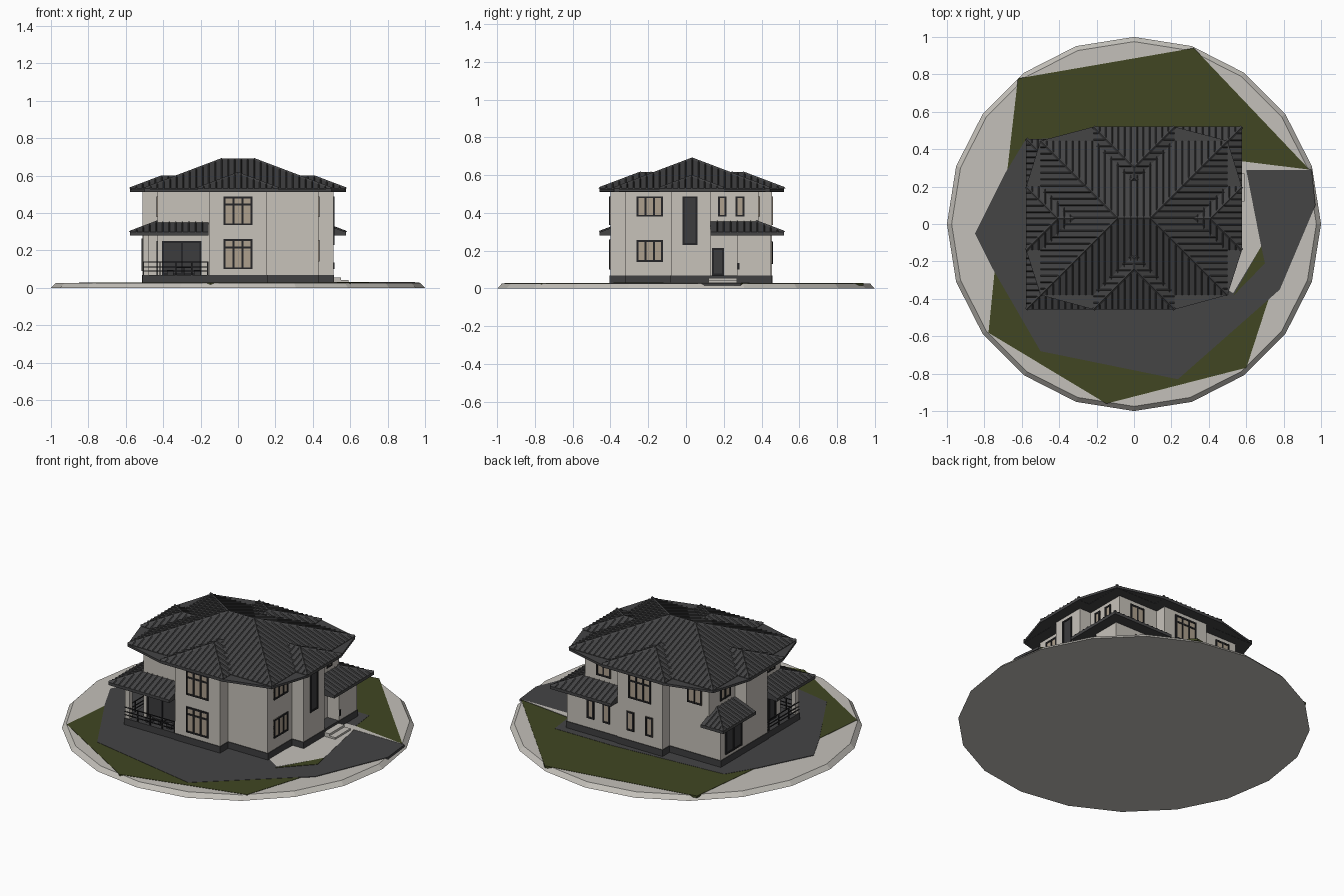
import bpy, bmesh, math
from mathutils import Vector

if "Cube" in bpy.data.objects:
    bpy.data.objects.remove(bpy.data.objects["Cube"])

def mat(name, r, g, b):
    m = bpy.data.materials.new(name)
    m.diffuse_color = (r, g, b, 1)
    m.use_nodes = True
    m.node_tree.nodes["Principled BSDF"].inputs["Base Color"].default_value = m.diffuse_color
    return m

WALL = mat("warm_plaster", .57, .54, .49)
STONE = mat("light_stone", .55, .53, .49)
ROOF = mat("charcoal_roof", .058, .058, .060)
PLINTH = mat("dark_plinth", .050, .050, .052)
PAVING = mat("dark_paving", .058, .058, .060)
GRASS = mat("grass", .052, .062, .016)
FRAME = mat("black_frame", .018, .018, .020)
PANE = mat("warm_pane", .42, .35, .27)
DARK = mat("dark_glass", .045, .045, .048)

def finish(bm, name, material):
    bmesh.ops.recalc_face_normals(bm, faces=bm.faces)
    me = bpy.data.meshes.new(name)
    bm.to_mesh(me)
    bm.free()
    me.materials.append(material)
    ob = bpy.data.objects.new(name, me)
    bpy.context.collection.objects.link(ob)
    return ob

def add_box(bm, x0, x1, y0, y1, z0, z1):
    c = [bm.verts.new((x, y, z)) for z in (z0, z1) for x, y in ((x0, y0), (x1, y0), (x1, y1), (x0, y1))]
    for f in ((3, 2, 1, 0), (4, 5, 6, 7), (0, 1, 5, 4), (1, 2, 6, 5), (2, 3, 7, 6), (3, 0, 4, 7)):
        bm.faces.new([c[i] for i in f])

def boxes(name, material, items):
    bm = bmesh.new()
    for b in items:
        add_box(bm, *b)
    return finish(bm, name, material)

def plate(name, material, pts, z0, z1, k=1):
    bm = bmesh.new()
    f = bm.faces.new([bm.verts.new((x * k, y * k, z0)) for x, y in pts])
    r = bmesh.ops.extrude_face_region(bm, geom=[f])
    bmesh.ops.translate(bm, vec=(0, 0, z1 - z0), verts=[v for v in r["geom"] if isinstance(v, bmesh.types.BMVert)])
    return finish(bm, name, material)

# ---------- ground ----------
bm = bmesh.new()
bmesh.ops.create_cone(bm, cap_ends=True, segments=20, radius1=1, radius2=.975, depth=.026)
bmesh.ops.translate(bm, vec=(0, 0, .013), verts=bm.verts)
finish(bm, "base_disc", STONE)
plate("lawn", GRASS, [(-.63, .79), (-.69, .27), (-.755, -.24), (-.79, -.59), (-.15, -.975),
                      (.61, -.78), (.957, .29), (.325, .955)], .015, .028, .985)
plate("paving", PAVING, [(-.85, -.05), (-.69, .27), (-.58, .45), (.16, .5), (.56, .5), (.58, .335),
                         (.95, .29), (.97, .1), (.78, -.35), (.235, -.83), (-.5, -.68), (-.755, -.24)], .015, .0295)
plate("stone_path", STONE, [(.48, .33), (.58, .335), (.945, .29), (.60, .29), (.68, -.12), (.53, -.37), (.42, -.3)], .015, .031)
plate("lawn_corner", GRASS, [(.68, -.12), (.70, -.21), (.53, -.385)], .015, .032)

# ---------- walls: core, cross bays, ground floor rooms ----------
TOP = .52
blocks = [(-.43, .43, -.32, .385, TOP), (-.155, .155, -.40, .455, TOP), (-.51, .51, -.08, .13, TOP),
          (.10, .51, .27, .45, .30), (-.51, -.40, .10, .385, .30)]
boxes("walls", WALL, [(a, b, c, d, .06, z) for a, b, c, d, z in blocks])
e = .004
boxes("plinth", PLINTH, [(a - e, b + e, c - e, d + e, .01, .07) for a, b, c, d, z in blocks])
boxes("porch_floors", PLINTH, [(-.51, -.15, -.40, -.07, .01, .07), (.42, .51, .12, .28, .01, .07)])
boxes("entry_steps", STONE, [(.51, .55, .12, .27, .01, .055), (.55, .59, .12, .27, .01, .042)])
boxes("porch_columns", WALL, [(-.505, -.475, -.395, -.365, .07, .30)])

# ---------- roofs ----------
S = .378        # pitch
STEP = .034     # spacing of the raised seams

def rib(bm, p, q, w, h):
    """Triangular raised seam from p to q."""
    p, q = Vector(p), Vector(q)
    if (q - p).length < .01:
        return
    side = (q - p).cross(Vector((0, 0, 1))).normalized() * w
    up = Vector((0, 0, h))
    a = [bm.verts.new(v) for v in (p - side, p + side, p + up)]
    b = [bm.verts.new(v) for v in (q - side, q + side, q + up)]
    bm.faces.new(a)
    bm.faces.new(b)
    for i in range(3):
        bm.faces.new((a[i], a[(i + 1) % 3], b[(i + 1) % 3], b[i]))

def seams(bm, a, b, inward, z, run):
    """Seams climbing one slope; run(t) is the slope's plan length at t."""
    a, b = Vector(a), Vector(b)
    L = (b - a).length
    n = max(2, round(L / STEP))
    for i in range(1, n):
        t = L * i / n
        l = run(t, L)
        p = a.lerp(b, i / n)
        q = p + Vector(inward) * l
        rib(bm, (p.x, p.y, z), (q.x, q.y, z + l * S), .004, .006)

def hip(name, x0, x1, y0, y1, z, t=.018):
    bm = bmesh.new()
    h = min(x1 - x0, y1 - y0) / 2
    lo = [bm.verts.new((x, y, z - t)) for x, y in ((x0, y0), (x1, y0), (x1, y1), (x0, y1))]
    hi = [bm.verts.new(v.co + Vector((0, 0, t))) for v in lo]
    if x1 - x0 > y1 - y0:
        r = [bm.verts.new((x, (y0 + y1) / 2, z + h * S)) for x in (x0 + h, x1 - h)]
        own = (0, 1, 1, 0)
    else:
        r = [bm.verts.new(((x0 + x1) / 2, y, z + h * S)) for y in (y0 + h, y1 - h)]
        own = (0, 0, 1, 1)
    bm.faces.new(lo)
    for i in range(4):
        j = (i + 1) % 4
        bm.faces.new((lo[i], lo[j], hi[j], hi[i]))
        a, b = r[own[i]], r[own[j]]
        bm.faces.new((hi[i], hi[j], a) if a is b else (hi[i], hi[j], b, a))
    corners = [(x0, y0), (x1, y0), (x1, y1), (x0, y1)]
    for i, inward in enumerate(((0, 1), (-1, 0), (0, -1), (1, 0))):
        seams(bm, corners[i], corners[(i + 1) % 4], inward, z, lambda u, L: min(u, L - u, h))
        rib(bm, hi[i].co.copy(), r[own[i]].co.copy(), .009, .008)
    rib(bm, r[0].co.copy(), r[1].co.copy(), .009, .006)
    return finish(bm, name, ROOF)

def lean_to(name, cx, cy, xe, ye, z=.298, t=.018, d=.147):
    """Lower roof wrapping the house corner at (cx, cy), running to xe and ye."""
    bm = bmesh.new()
    sx, sy = math.copysign(1, cx), math.copysign(1, cy)
    ix, iy, zt = cx - sx * d, cy - sy * d, z + d * S
    V = lambda x, y, zz: bm.verts.new((x, y, zz))
    c, ci, cb, cib = V(cx, cy, z), V(ix, iy, zt), V(cx, cy, z - t), V(ix, iy, z - t)
    for o, i, ob, ib in ((V(xe, cy, z), V(xe, iy, zt), V(xe, cy, z - t), V(xe, iy, z - t)),
                         (V(cx, ye, z), V(ix, ye, zt), V(cx, ye, z - t), V(ix, ye, z - t))):
        for f in ((c, o, i, ci), (cb, ob, ib, cib), (c, o, ob, cb), (o, i, ib, ob)):
            bm.faces.new(f)
    run = lambda u, L: min(u, d)
    seams(bm, (cx, cy), (xe, cy), (0, -sy), z, run)
    seams(bm, (cx, cy), (cx, ye), (-sx, 0), z, run)
    rib(bm, (cx, cy, z), (ix, iy, zt), .009, .008)
    return finish(bm, name, ROOF)

ZE = .53
hip("main_roof", -.50, .50, -.38, .445, ZE)
hip("front_bay_roof", -.217, .217, -.457, .03, ZE)
hip("back_bay_roof", -.217, .217, .03, .52, ZE)
hip("left_bay_roof", -.577, 0, -.14, .20, ZE)
hip("right_bay_roof", 0, .577, -.14, .20, ZE)
plate("soffit", ROOF, [(-.577, -.14), (-.5, -.38), (-.217, -.457), (.217, -.457), (.5, -.38), (.577, -.14),
                       (.577, .2), (.5, .445), (.217, .52), (-.217, .52), (-.5, .445), (-.577, .2)], .513, .527)
lean_to("terrace_roof", -.577, -.457, -.157, -.08)
lean_to("entry_roof", .577, .52, .157, .13)
lean_to("side_room_roof", -.577, .455, -.42, .13)

# ---------- windows and doors ----------
panes, darks, frames = [], [], []

def opening(axis, pos, sign, c0, c1, z0, z1, cols=2, transom=None, dark=False):
    """Pane plus frame bars on the wall facing axis/sign at position pos."""
    def slab(a, b, za, zb, t):
        p, q = sorted((pos - sign * .002, pos + sign * t))
        return (p, q, a, b, za, zb) if axis == "x" else (a, b, p, q, za, zb)
    w = .005
    (darks if dark else panes).append(slab(c0, c1, z0, z1, .003))
    for i in range(cols + 1):
        x = c0 + w + (c1 - c0 - 2 * w) * i / cols
        frames.append(slab(x - w, x + w, z0, z1, .007))
    for z in [z0 + w, z1 - w] + ([transom] if transom else []):
        frames.append(slab(c0, c1, z - w, z + w, .0065))

# front
opening("y", -.40, -1, -.077, .077, .335, .488, 3, .445)
opening("y", -.40, -1, -.077, .077, .10, .26, 3, .215)
opening("y", -.32, -1, -.405, -.195, .07, .25, 2, None, True)
# right
opening("x", .43, 1, -.262, -.122, .38, .488, 3)
opening("x", .43, 1, -.262, -.122, .14, .257, 3)
opening("x", .51, 1, -.018, .06, .23, .488, 1, None, True)
opening("x", .43, 1, .17, .215, .38, .488, 1)
opening("x", .43, 1, .262, .31, .38, .488, 1)
opening("x", .43, 1, .138, .20, .07, .215, 1, None, True)
# back
opening("y", .455, 1, -.077, .077, .335, .488, 3, .445)
for x in (-.065, .065, .235, .345):
    opening("y", .455 if x < .2 else .45, 1, x - .025, x + .025, .13, .25, 1)
for x in (-.33, .30):
    opening("y", .385, 1, x - .05, x + .05, .38, .488, 2)
# left
opening("x", -.51, -1, .18, .34, .09, .265, 2, None, True)
opening("x", -.43, -1, .18, .28, .38, .488, 2)
opening("x", -.43, -1, -.262, -.122, .38, .488, 3)
opening("x", -.43, -1, -.27, -.14, .07, .25, 2, None, True)
boxes("window_panes", PANE, panes)
boxes("dark_panels", DARK, darks)
boxes("window_frames", FRAME, frames)

# ---------- terrace railing, furniture, entry lamp ----------
rails = []
for z in (.088, .108, .135):
    rails += [(-.507, -.157, -.398, -.393, z, z + .005), (-.507, -.502, -.398, -.08, z, z + .005)]
rails += [(x, x + .006, -.399, -.392, .07, .14) for x in (-.42, -.335, -.25, -.165)]
rails += [(-.508, -.501, y, y + .006, .07, .14) for y in (-.30, -.20, -.10)]
boxes("terrace_railing", FRAME, rails)
boxes("terrace_furniture", DARK, [(-.33, -.25, -.375, -.345, .105, .112), (-.295, -.285, -.365, -.355, .07, .106),
                                  (-.38, -.345, -.375, -.34, .07, .095), (-.235, -.20, -.375, -.34, .07, .095)])
boxes("entry_lamp", FRAME, [(.508, .516, .272, .282, .10, .135)])
